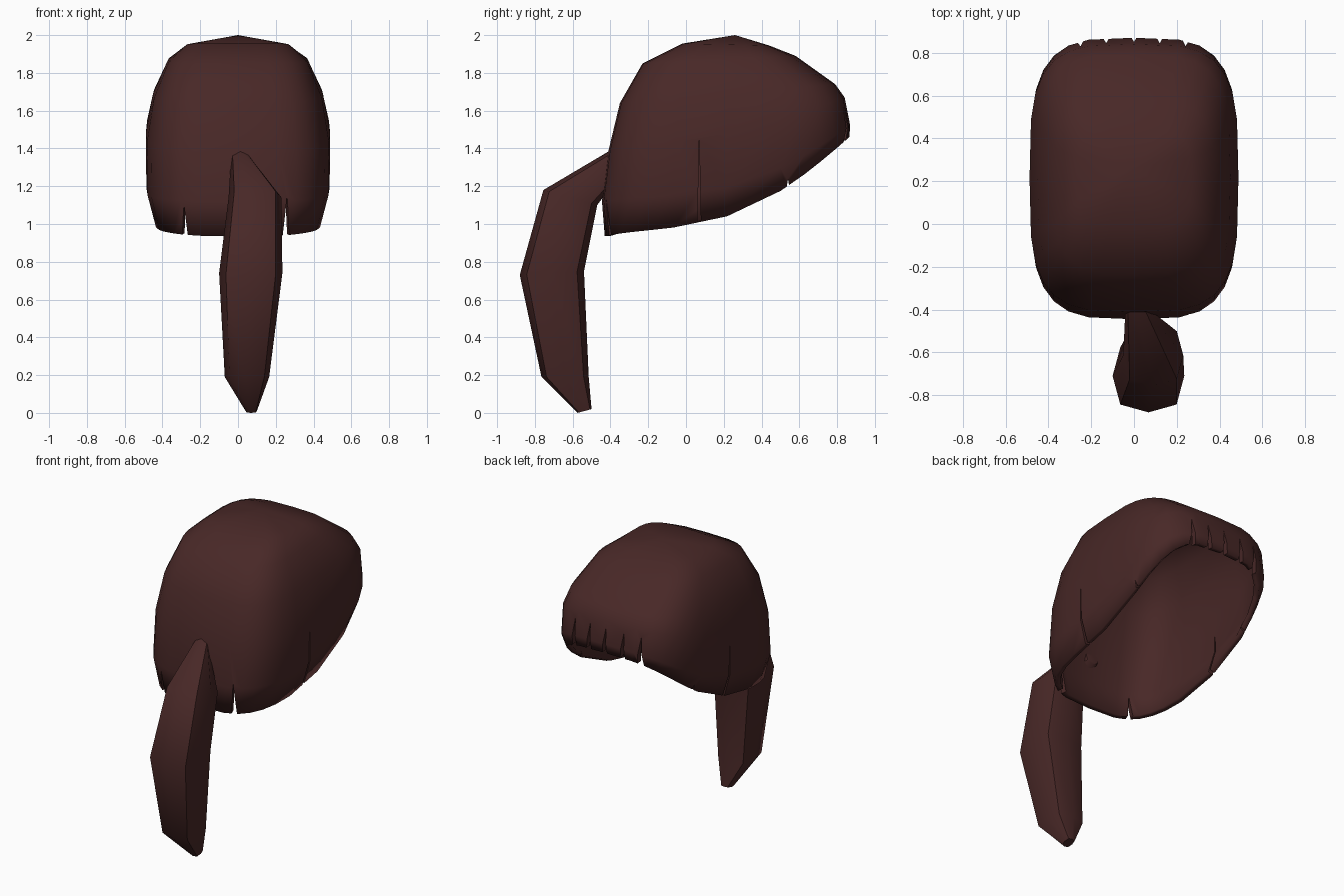
import bpy, bmesh, math
from mathutils import Vector

if "Cube" in bpy.data.objects:
    bpy.data.objects.remove(bpy.data.objects["Cube"])

hair = bpy.data.materials.new("dark brown hair")
hair.diffuse_color = (0.065, 0.021, 0.02, 1)
hair.use_nodes = True
hair.node_tree.nodes["Principled BSDF"].inputs["Base Color"].default_value = hair.diffuse_color


def make_object(name, bm):
    bmesh.ops.recalc_face_normals(bm, faces=bm.faces)
    me = bpy.data.meshes.new(name)
    bm.to_mesh(me)
    bm.free()
    me.materials.append(hair)
    ob = bpy.data.objects.new(name, me)
    bpy.context.collection.objects.link(ob)
    return ob


def smooth(ob, angle):
    bpy.ops.object.select_all(action='DESELECT')
    ob.select_set(True)
    bpy.context.view_layer.objects.active = ob
    bpy.ops.object.shade_smooth_by_angle(angle=math.radians(angle))


def bridge(bm, a, b):
    n = len(a)
    for i in range(n):
        bm.faces.new((a[i], a[(i + 1) % n], b[(i + 1) % n], b[i]))


def spow(v, e):
    return math.copysign(abs(v) ** e, v)


# Hair cap: tilted boxy rings (back y, back z, front y, front z, half width, side dip)
RINGS = [(-0.43, 0.935, 0.865, 1.46, 0.44, 0.16),
         (-0.445, 1.12, 0.87, 1.52, 0.485, 0.13),
         (-0.41, 1.39, 0.84, 1.67, 0.488, 0.05),
         (-0.35, 1.64, 0.79, 1.74, 0.45, 0.0),
         (-0.23, 1.85, 0.58, 1.89, 0.37, 0.0),
         (-0.02, 1.955, 0.44, 1.945, 0.27, 0.0)]
COLS = 28
bm = bmesh.new()
prev = None
for yb, zb, yf, zf, hw, dip in RINGS:
    ring = []
    for i in range(COLS):
        a = 2 * math.pi * i / COLS
        x = hw * spow(math.cos(a), 0.55)
        s = 0.5 + 0.5 * spow(math.sin(a), 0.55)
        z = zb + (zf - zb) * s - dip * math.sin(math.pi * s ** 1.2)
        ring.append(bm.verts.new((x, yb + (yf - yb) * s, z)))
    if prev:
        bridge(bm, prev, ring)
    prev = ring
crown = bm.verts.new((0, 0.26, 2.0))
for i in range(COLS):
    bm.faces.new((prev[i], prev[(i + 1) % COLS], crown))
cap = make_object("hair_cap", bm)
smooth(cap, 50)
solid = cap.modifiers.new("thickness", 'SOLIDIFY')
solid.thickness = 0.035
solid.offset = -1

# Slits between locks: wedge cutters (x, y, apex z, base z, half width, outward direction)
SLITS = [(x, 0.84, 1.62, 1.38, 0.026, (0, 1)) for x in (-0.25, -0.13, 0, 0.12, 0.24)]
SLITS += [(0.46, 0.07, 1.45, 0.85, 0.012, (1, 0)),
          (-0.46, 0.23, 1.40, 0.85, 0.014, (-1, 0)),
          (0.44, 0.54, 1.24, 1.05, 0.03, (1, 0)),
          (-0.44, 0.54, 1.24, 1.05, 0.03, (-1, 0)),
          (0.25, -0.39, 1.15, 0.85, 0.025, (0.3, -1)),
          (-0.28, -0.39, 1.10, 0.85, 0.025, (-0.3, -1))]
bm = bmesh.new()
for x, y, zt, zb, w, d in SLITS:
    out = Vector((d[0], d[1], 0)).normalized()
    side = Vector((-out.y, out.x, 0)) * w
    ends = []
    for r in (-0.12, 0.15):
        c = Vector((x, y, 0)) + out * r
        ends.append([bm.verts.new(c + Vector((0, 0, zt))),
                     bm.verts.new(c + side + Vector((0, 0, zb))),
                     bm.verts.new(c - side + Vector((0, 0, zb)))])
    bridge(bm, *ends)
    bm.faces.new(ends[0])
    bm.faces.new(ends[1])
cutter = make_object("slit_cutter", bm)
cutter.hide_render = True
cut = cap.modifiers.new("slits", 'BOOLEAN')
cut.object = cutter
cut.operation = 'DIFFERENCE'
cut.solver = 'EXACT'
bpy.context.view_layer.objects.active = cap
for m in ("thickness", "slits"):
    bpy.ops.object.modifier_apply(modifier=m)
bpy.data.objects.remove(cutter)

# Ponytail: octagonal sections (left x, right x, outer y, outer z, inner y, inner z)
TAIL = [(-0.04, 0.06, -0.40, 1.39, -0.38, 1.22),
        (-0.05, 0.23, -0.755, 1.18, -0.47, 1.10),
        (-0.10, 0.235, -0.88, 0.73, -0.54, 0.75),
        (-0.07, 0.165, -0.765, 0.19, -0.515, 0.19),
        (0.04, 0.10, -0.575, 0.0, -0.50, 0.02)]
bm = bmesh.new()
rings = []
for xl, xr, yo, zo, yi, zi in TAIL:
    ring = []
    for i in range(8):
        a = math.pi * i / 4
        s = 0.5 + 0.5 * spow(math.sin(a), 0.7)
        x = (xl + xr) / 2 + (xr - xl) / 2 * spow(math.cos(a), 0.7)
        ring.append(bm.verts.new((x, yo + (yi - yo) * s, zo + (zi - zo) * s)))
    if rings:
        bridge(bm, rings[-1], ring)
    rings.append(ring)
bm.faces.new(rings[0])
bm.faces.new(rings[-1])
tail = make_object("ponytail", bm)
smooth(tail, 50)
